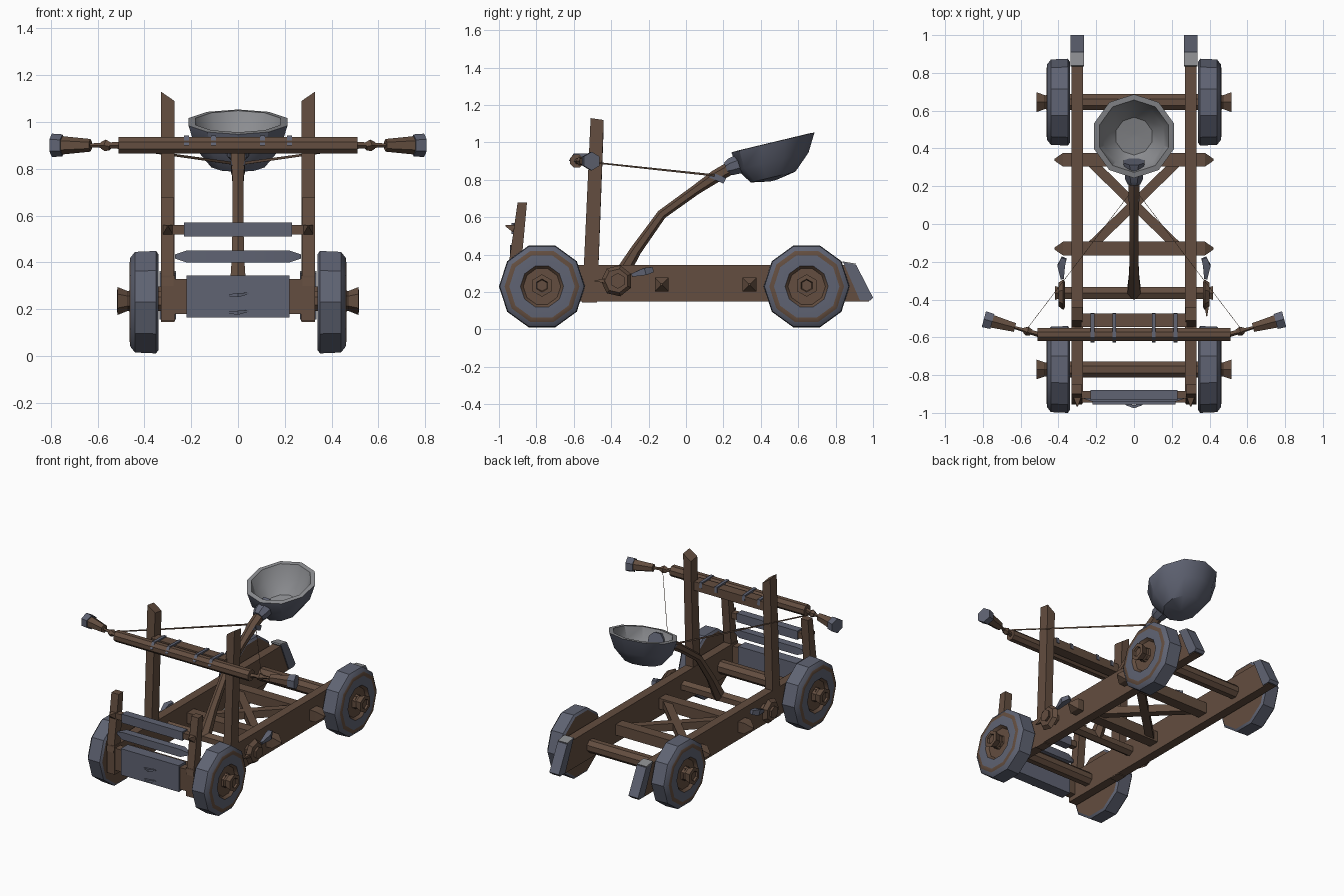
import bpy, bmesh, math
from mathutils import Vector

cube = bpy.data.objects.get("Cube")
if cube:
    bpy.data.objects.remove(cube)


def material(name, rgb):
    m = bpy.data.materials.new(name)
    m.use_nodes = True
    m.diffuse_color = (*rgb, 1)
    bsdf = m.node_tree.nodes["Principled BSDF"]
    bsdf.inputs["Base Color"].default_value = (*rgb, 1)
    bsdf.inputs["Roughness"].default_value = 0.9
    return m


MATS = [material("brown wood", (0.125, 0.075, 0.05)),
        material("blue grey metal", (0.115, 0.125, 0.17)),
        material("light grey metal", (0.26, 0.265, 0.28))]
WOOD, METAL, LIGHT = range(3)
X = Vector((1, 0, 0))
made = []


def finish(name, bm, mirror=False):
    bmesh.ops.recalc_face_normals(bm, faces=bm.faces)
    me = bpy.data.meshes.new(name)
    bm.to_mesh(me)
    bm.free()
    for m in MATS:
        me.materials.append(m)
    ob = bpy.data.objects.new(name, me)
    bpy.context.collection.objects.link(ob)
    if mirror:
        ob.modifiers.new("Mirror", 'MIRROR').use_bisect_axis[0] = False
    made.append(ob)
    return ob


def tube(name, stations, n=6, mats=WOOD, axis=None, mirror=False, turn=0.5, rule=None):
    """Skin rings of n sides; each station is (point, radius)."""
    bm = bmesh.new()
    pts = [Vector(p) for p, r in stations]
    rings = []
    for i, (p, r) in enumerate(stations):
        d = axis or pts[min(i + 1, len(pts) - 1)] - pts[max(i - 1, 0)]
        q = d.to_track_quat('Z', 'Y')
        ring = []
        for k in range(n):
            a = math.tau * (k + turn) / n
            ring.append(bm.verts.new(pts[i] + q @ Vector((r * math.cos(a), r * math.sin(a), 0))))
        rings.append(ring)
    for i in range(len(rings) - 1):
        for k in range(n):
            j = (k + 1) % n
            f = bm.faces.new((rings[i][k], rings[i][j], rings[i + 1][j], rings[i + 1][k]))
            f.material_index = mats if isinstance(mats, int) else mats[i]
    for ring, end in ((rings[0], 0), (rings[-1], -1)):
        f = bm.faces.new(ring)
        f.material_index = mats if isinstance(mats, int) else mats[end]
    if rule:
        for f in bm.faces:
            f.material_index = rule(f)
    return finish(name, bm, mirror)


def slab(name, profile, x0, x1, mat=WOOD, mirror=False, slope=0):
    """Extrude a (y, z) profile from x0 to x1; slope lifts the top on the outer side."""
    bm = bmesh.new()
    top = max(z for y, z in profile) - 0.05
    a = [bm.verts.new((x0, y, z)) for y, z in profile]
    b = [bm.verts.new((x1, y, z + (slope if z > top else 0))) for y, z in profile]
    n = len(profile)
    bm.faces.new(a)
    bm.faces.new(b)
    for k in range(n):
        j = (k + 1) % n
        bm.faces.new((a[k], a[j], b[j], b[k]))
    for f in bm.faces:
        f.material_index = mat
    return finish(name, bm, mirror)


def rect(y0, y1, z0, z1):
    return [(y0, z0), (y1, z0), (y1, z1), (y0, z1)]


# Chassis rails with slanted rear ends and metal shoes
slab("side_rail", [(-0.95, 0.15), (0.98, 0.15), (0.86, 0.345), (-0.95, 0.345)], 0.27, 0.33, mirror=True)
slab("rail_shoe", [(0.93, 0.155), (0.985, 0.155), (1.0, 0.17), (0.91, 0.345), (0.84, 0.36)],
     0.264, 0.336, METAL, mirror=True)
slab("rail_shoe_top", [(0.835, 0.355), (0.905, 0.345), (0.908, 0.352), (0.838, 0.364)],
     0.264, 0.336, LIGHT, mirror=True)

# Cross beams with pointed ends, and the diagonal braces
for label, y in (("rear", 0.34), ("middle", -0.13)):
    tube(label + "_cross_beam", [((s * x, y, 0.24), r) for s, x, r in
         ((-1, 0.42, 0.008), (-1, 0.375, 0.052), (1, 0.375, 0.052), (1, 0.42, 0.008))], 4)
for label, s in (("left", 1), ("right", -1)):
    tube(label + "_brace", [((s * 0.23, 0.33, 0.24), 0.036), ((-s * 0.23, -0.12, 0.24), 0.036)], 4)

# Wheels and axles
for label, y in (("front", -0.77), ("rear", 0.645)):
    hub = [(0.34, 0.05), (0.34, 0.215), (0.35, 0.23), (0.44, 0.226), (0.46, 0.2),
           (0.463, 0.175), (0.463, 0.115), (0.445, 0.1), (0.445, 0.03)]
    kinds = [WOOD, METAL, METAL, METAL, WOOD, METAL, WOOD, WOOD]

    def paint(f, kinds=kinds):
        c = f.calc_center_median()
        if f.index >= 0 and f.material_index == METAL and c.z > 0.36 and c.x < 0.455:
            return LIGHT
        return f.material_index
    tube(label + "_wheel", [((x, y, 0.23), r) for x, r in hub], 10, kinds, X, True, 0, paint)
    tube(label + "_axle", [((-0.46, y, 0.235), 0.046), ((0.46, y, 0.235), 0.046)], 8)
    tube(label + "_axle_end", [((x, y, 0.235), r) for x, r in
         ((0.42, 0.06), (0.47, 0.042), (0.515, 0.06), (0.517, 0.035), (0.505, 0.03))], 6, WOOD, X, True)

# Winch
tube("winch_axle", [((-0.4, -0.365, 0.26), 0.036), ((0.4, -0.365, 0.26), 0.036)], 6)
tube("winch_disk", [((x, -0.37, 0.26), r) for x, r in
     ((0.365, 0.07), (0.375, 0.085), (0.4, 0.065))], 7, WOOD, X, True)
tube("winch_knob", [((0.395, -0.365, 0.26), 0.035), ((0.418, -0.365, 0.26), 0.042)], 6, mirror=True)
tube("winch_spike", [((0.385, -0.42, 0.26), 0.02), ((0.385, -0.49, 0.26), 0.003)], 4)
tube("winch_hook", [((0.37, -0.18, 0.32), 0.02), ((0.385, -0.22, 0.31), 0.028),
                    ((0.38, -0.29, 0.29), 0.012)], 4, METAL, mirror=True)

# Uprights, bow beam and straps
slab("upright", [(-0.555, 0.145), (-0.475, 0.145), (-0.44, 1.08), (-0.51, 1.09)],
     0.272, 0.33, mirror=True, slope=0.04)
slab("upright_crossbar", rect(-0.545, -0.475, 0.87, 0.93), -0.28, 0.28)
tube("bow_beam", [((-0.51, -0.585, 0.9), 0.038), ((0.51, -0.585, 0.9), 0.038)], 8)
for i, x in enumerate((-0.22, -0.105, 0.105, 0.22)):
    slab("strap_%d" % (i + 1), [(-0.628, 0.9), (-0.6, 0.942), (-0.475, 0.938), (-0.47, 0.9)],
         x - 0.01, x + 0.01, METAL)

# Bow tips with thin necks, knots and metal caps
tube("bow_neck", [((0.5, -0.585, 0.9), 0.016), ((0.64, -0.545, 0.9), 0.008)], 5, mirror=True)
tube("bow_knot", [((0.545, -0.572, 0.895), 0.018), ((0.565, -0.565, 0.9), 0.026),
                  ((0.585, -0.56, 0.9), 0.014)], 5, mirror=True)
tube("bow_tip", [((0.63, -0.548, 0.9), 0.027), ((0.76, -0.513, 0.9), 0.04)], 6, mirror=True)
tube("bow_cap", [((0.75, -0.516, 0.9), 0.047), ((0.795, -0.504, 0.9), 0.05)], 6, METAL, mirror=True)

# Bowstring ribbon from the knots to the arm
bm = bmesh.new()
ends = [((0.57, -0.56, 0.9), 0.004), ((0, 0.19, 0.82), 0.006)]
ring = [bm.verts.new(Vector(p) + Vector((0.0015 * a, 0, r * b)))
        for p, r in ends for a, b in ((-1, -1), (1, -1), (1, 1), (-1, 1))]
for k in range(4):
    j = (k + 1) % 4
    bm.faces.new((ring[k], ring[j], ring[j + 4], ring[k + 4]))
finish("bowstring", bm, True)

# Throwing arm, its clip and the neck of the bucket
path = [(-0.365, 0.26, 0.042), (-0.27, 0.42, 0.03), (-0.13, 0.615, 0.026),
        (0.05, 0.745, 0.027), (0.16, 0.82, 0.034), (0.26, 0.875, 0.036)]
tube("throwing_arm", [((0, y, z), r) for y, z, r in path], 6)
slab("arm_clip", [(0.12, 0.815), (0.2, 0.78), (0.215, 0.81), (0.15, 0.835)], -0.03, 0.03, METAL)
tube("bucket_neck", [((0, 0.215, 0.86), 0.036), ((0, 0.24, 0.87), 0.05),
                     ((0, 0.33, 0.9), 0.06)], 8, METAL)

# Bucket: a ten-sided bowl sheared so the rim tilts forward
bowl = [(0.015, -0.205), (0.12, -0.185), (0.19, -0.1), (0.222, 0), (0.192, 0.002),
        (0.165, -0.08), (0.1, -0.15), (0.015, -0.155)]
bucket = tube("bucket", [((0, 0, z), r) for r, z in bowl], 10,
              [METAL, METAL, METAL, LIGHT, LIGHT, LIGHT, LIGHT], Vector((0, 0, 1)))
for v in bucket.data.vertices:
    v.co = Vector((v.co.x, v.co.y + 0.465, 1.0 + v.co.z + 0.24 * v.co.y))

# Front guard: leaning posts, plated sill and two planks
slab("guard_post", [(-0.955, 0.3), (-0.885, 0.3), (-0.85, 0.68), (-0.905, 0.64), (-0.905, 0.68)][:3]
     + [(-0.9, 0.68)], 0.275, 0.33, mirror=True)
slab("front_sill", rect(-0.945, -0.89, 0.18, 0.33), -0.28, 0.28)
slab("sill_plate", rect(-0.955, -0.88, 0.165, 0.345), -0.22, 0.22, METAL)
slab("upper_rail", rect(-0.925, -0.885, 0.52, 0.56), -0.28, 0.28)
slab("upper_rail_plate", rect(-0.932, -0.878, 0.51, 0.57), -0.23, 0.23, METAL)
tube("lower_rail", [((s * x, -0.915, 0.425), r) for s, x, r in
     ((-1, 0.27, 0.012), (-1, 0.22, 0.036), (1, 0.22, 0.036), (1, 0.27, 0.012))], 4, METAL)
for label, z in (("upper", 0.26), ("lower", 0.185)):
    tube(label + "_rivet_bar", [((-0.045, -0.955, z), 0.005), ((0, -0.967, z), 0.012),
                                ((0.045, -0.955, z + 0.008), 0.005)], 4, METAL)
tube("post_thorn", [((0.3, -0.92, 0.54), 0.03), ((0.3, -0.965, 0.555), 0.004)], 4, mirror=True)

# Smooth shading with sharp edges kept
bpy.ops.object.select_all(action='DESELECT')
for ob in made:
    ob.select_set(True)
bpy.context.view_layer.objects.active = made[0]
bpy.ops.object.shade_smooth_by_angle(angle=math.radians(34))
